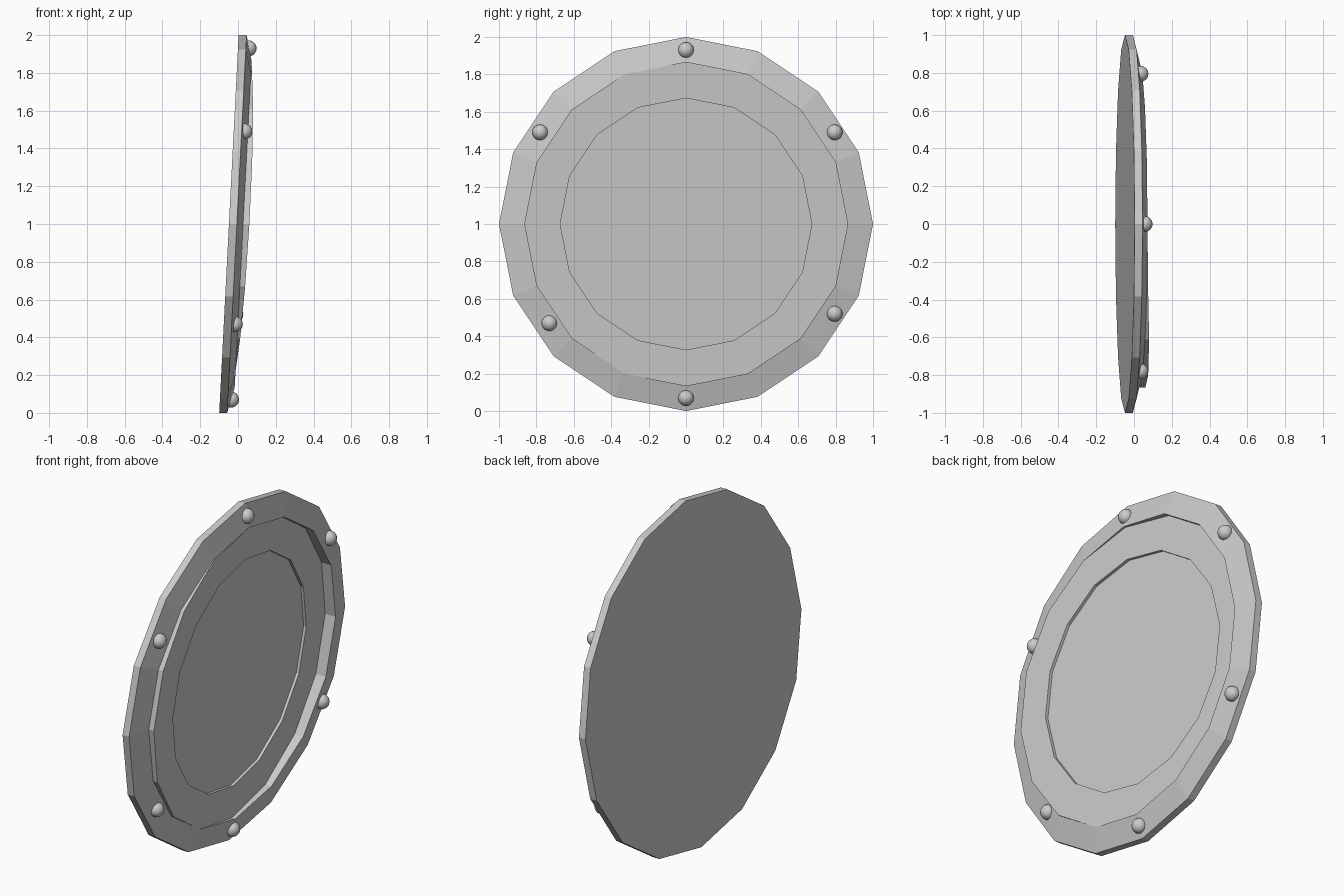
import bpy, bmesh, math

if "Cube" in bpy.data.objects:
    bpy.data.objects.remove(bpy.data.objects["Cube"])

SIDES = 16
TILT = 0.0515      # backward lean of the whole plate (x per unit z)


def ring(bm, radius, x, lean, swing=0.0):
    """16-sided loop about the x axis, lying on a slightly tilted plane."""
    verts = []
    for i in range(SIDES):
        a = 2 * math.pi * i / SIDES
        y, z = radius * math.sin(a), radius * math.cos(a)
        verts.append(bm.verts.new((x + lean * z + swing * y, y, 1 + z)))
    return verts


def finish(bm, name):
    bmesh.ops.recalc_face_normals(bm, faces=bm.faces)
    mesh = bpy.data.meshes.new(name)
    bm.to_mesh(mesh)
    bm.free()
    obj = bpy.data.objects.new(name, mesh)
    bpy.context.collection.objects.link(obj)
    return obj


# Round plate: back, bevelled rim, skewed inner ring and recessed centre
bm = bmesh.new()
loops = [
    ring(bm, 1.0, -0.048, TILT),
    ring(bm, 1.0, -0.006, TILT),
    ring(bm, 0.865, 0.027, TILT),
    ring(bm, 0.865, 0.010, TILT + 0.005, -0.058),
    ring(bm, 0.673, 0.010, TILT + 0.005, -0.058),
    ring(bm, 0.673, -0.007, TILT + 0.005, -0.058),
]
for a, b in zip(loops, loops[1:]):
    for i in range(SIDES):
        j = (i + 1) % SIDES
        bm.faces.new((a[i], a[j], b[j], b[i]))
bm.faces.new(loops[0])
bm.faces.new(loops[-1])
finish(bm, "round_plate")

# Rim studs
spots = [(0, 1.93), (-0.78, 1.49), (0.795, 1.49),
         (0.795, 0.52), (-0.73, 0.47), (0, 0.07)]
for n, (y, z) in enumerate(spots):
    bm = bmesh.new()
    bmesh.ops.create_uvsphere(bm, u_segments=16, v_segments=10, radius=0.042)
    for f in bm.faces:
        f.smooth = True
    stud = finish(bm, f"rim_stud_{n + 1}")
    stud.location = (0.01 + 0.05 * (z - 1), y, z)
